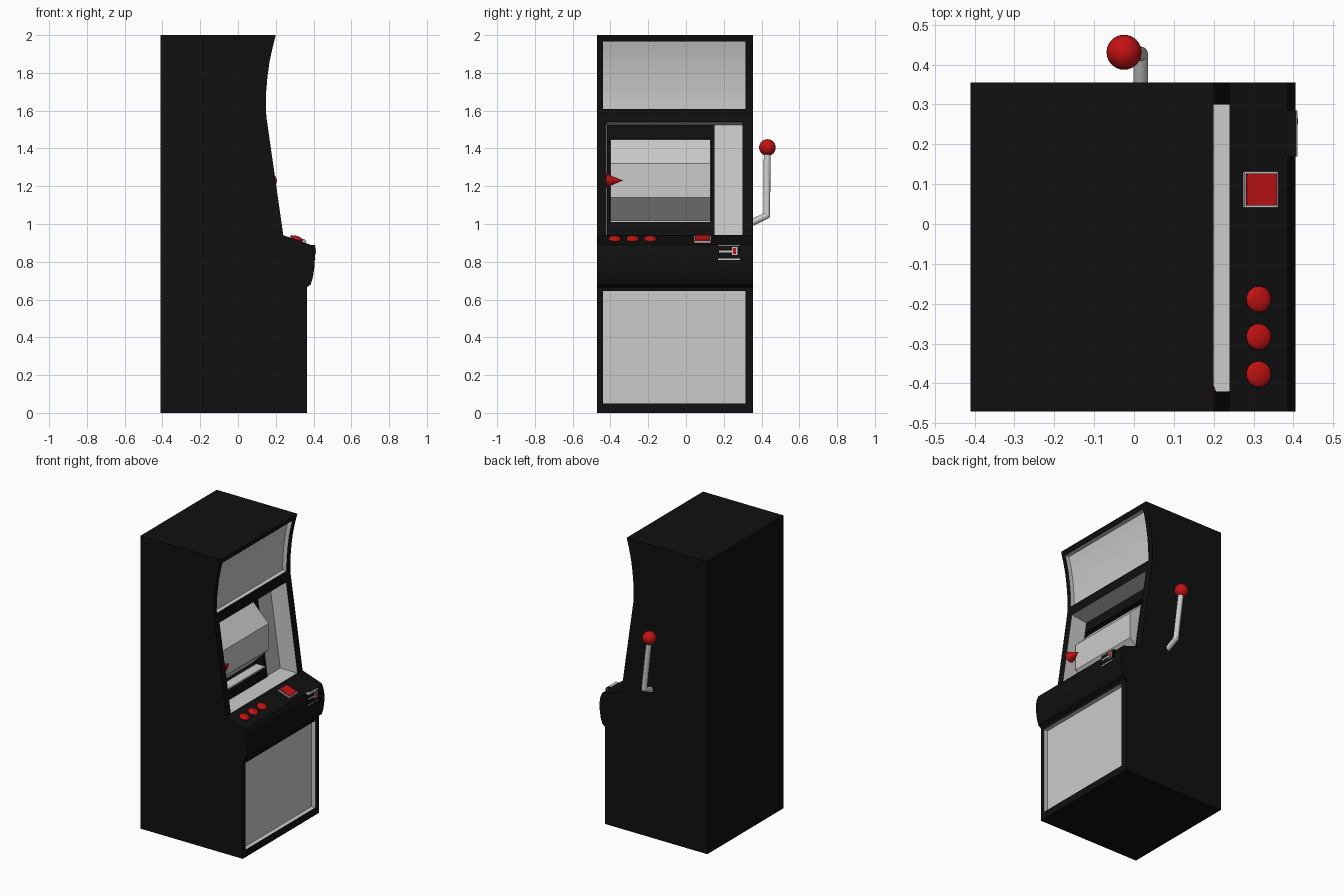
import bpy, bmesh, math
from mathutils import Vector

if "Cube" in bpy.data.objects:
    bpy.data.objects.remove(bpy.data.objects["Cube"])


def material(name, rgb):
    m = bpy.data.materials.new(name)
    m.diffuse_color = (*rgb, 1)
    m.use_nodes = True
    m.node_tree.nodes["Principled BSDF"].inputs["Base Color"].default_value = m.diffuse_color
    return m


BLACK = material("black", (0.005, 0.005, 0.005))
GREY = material("light grey", (0.6, 0.6, 0.6))
RED = material("red", (0.55, 0.006, 0.006))


def finish(bm, name, mats, index=0, smooth=False):
    bmesh.ops.recalc_face_normals(bm, faces=bm.faces)
    for f in bm.faces:
        f.material_index = index
        f.smooth = smooth
    me = bpy.data.meshes.new(name)
    bm.to_mesh(me)
    bm.free()
    for m in mats:
        me.materials.append(m)
    ob = bpy.data.objects.new(name, me)
    bpy.context.collection.objects.link(ob)
    return ob


def prism(name, pts, y0, y1, mats, index=0):
    """Side profile (x, z) extruded from y0 to y1."""
    bm = bmesh.new()
    face = bm.faces.new([bm.verts.new((x, y0, z)) for x, z in pts])
    ext = bmesh.ops.extrude_face_region(bm, geom=[face])["geom"]
    bmesh.ops.translate(bm, vec=(0, y1 - y0, 0),
                        verts=[v for v in ext if isinstance(v, bmesh.types.BMVert)])
    return finish(bm, name, mats, index)


def box(name, lo, hi, mat):
    return prism(name, [(lo[0], lo[2]), (hi[0], lo[2]), (hi[0], hi[2]), (lo[0], hi[2])],
                 lo[1], hi[1], [mat])


def cone(name, a, b, r0, r1, mat):
    """Cylinder or cone from point a to point b."""
    a, b = Vector(a), Vector(b)
    bm = bmesh.new()
    bmesh.ops.create_cone(bm, cap_ends=True, segments=24, radius1=r0, radius2=r1,
                          depth=(b - a).length)
    ob = finish(bm, name, [mat])
    ob.rotation_euler = (b - a).to_track_quat('Z', 'Y').to_euler()
    ob.location = (a + b) / 2
    return ob


def ball(name, loc, r, mat, flat=1.0, tilt=0.0):
    bm = bmesh.new()
    bmesh.ops.create_uvsphere(bm, u_segments=24, v_segments=16, radius=r)
    ob = finish(bm, name, [mat], smooth=True)
    ob.location, ob.scale, ob.rotation_euler = loc, (1, 1, flat), (0, tilt, 0)
    return ob


def cut(ob, cutter):
    mod = ob.modifiers.new(cutter.name, 'BOOLEAN')
    mod.operation, mod.solver, mod.object = 'DIFFERENCE', 'EXACT', cutter
    cutter.hide_render = True
    cutter.hide_set(True)


# Upper front edge of the cabinet, from the ledge to the top
FRONT = [(0.24, 0.94), (0.15, 1.57), (0.147, 1.63), (0.149, 1.70), (0.156, 1.78),
         (0.167, 1.86), (0.182, 1.93), (0.2, 2.0)]
BELLY = [(0.365, 0.665), (0.385, 0.68), (0.397, 0.72), (0.404, 0.77), (0.405, 0.82),
         (0.398, 0.86), (0.385, 0.89)]


def front_x(z):
    for (x0, z0), (x1, z1) in zip(FRONT, FRONT[1:]):
        if z <= z1:
            return x0 + (x1 - x0) * (z - z0) / (z1 - z0)
    return FRONT[-1][0]


# Cabinet, with grey-lined recesses (cutter faces use slot 1)
SLOTS = [BLACK, GREY]
cabinet = prism("cabinet", [(-0.41, 0), (0.365, 0)] + BELLY + FRONT + [(-0.41, 2.0)],
                -0.47, 0.355, SLOTS)
cut(cabinet, prism("lower_panel_cutter", [(0.335, 0.05), (0.6, 0.05), (0.6, 0.645), (0.335, 0.645)],
                   -0.44, 0.315, SLOTS, 1))
steps = [1.61 + 0.355 * i / 8 for i in range(9)]
cut(cabinet, prism("upper_panel_cutter",
                   [(0.6, 1.61)] + [(front_x(z) - 0.03, z) for z in steps] + [(0.6, 1.965)],
                   -0.44, 0.315, SLOTS, 1))
cut(cabinet, prism("display_cutter",
                   [(0.6, 0.942), (front_x(0.942) - 0.13, 0.942), (front_x(1.525) - 0.13, 1.525),
                    (front_x(1.54), 1.54), (0.6, 1.54)], -0.42, 0.30, SLOTS, 1))

# Black display board with a window for the reel
board = prism("display_board",
              [(front_x(z) - d, z) for z, d in ((0.943, 0.14), (0.943, 0.12), (1.524, 0.12), (1.524, 0.14))],
              -0.419, 0.15, [BLACK])
window = prism("window_cutter", [(-0.33, 1.01), (0.5, 1.01), (0.5, 1.452), (-0.33, 1.452)],
               -0.402, 0.132, SLOTS, 0)
cut(cabinet, window)
cut(board, window)
box("window_sill", (0.045, -0.401, 1.011), (0.112, 0.131, 1.019), GREY)

# Eight-sided reel
reel = [(-0.077 + 0.235 * math.cos(a), 1.23 + 0.235 * math.sin(a))
        for a in (math.radians(22.5 + 45 * i) for i in range(8))]
prism("reel", reel, -0.4, 0.13, [GREY])
cone("pointer", (0.17, -0.42, 1.23), (0.17, -0.335, 1.23), 0.036, 0, RED)

# Buttons on the sloping control deck
TILT = math.atan2(0.05, 0.145)
for i in range(3):
    ball(f"round_button_{i + 1}", (0.313, -0.377 + 0.094 * i, 0.922), 0.033, RED, 0.42, TILT)
for name, s, h, mat in (("square_button_frame", 0.045, 0.010, GREY), ("square_button", 0.040, 0.015, RED)):
    b = box(name, (-s, -s, -0.02), (s, s, h), mat)
    b.location, b.rotation_euler = (0.316, 0.087, 0.914), (0, TILT, 0)

# Coin slot on the belly
box("coin_slot_plate", (0.385, 0.17, 0.81), (0.408, 0.285, 0.89), BLACK)
for name, z in (("coin_slot_lower_trim", 0.81), ("coin_slot_upper_trim", 0.883)):
    box(name, (0.39, 0.17, z), (0.41, 0.285, z + 0.007), GREY)
box("coin_slot_bar", (0.39, 0.175, 0.850), (0.41, 0.245, 0.859), GREY)
box("coin_light_frame", (0.39, 0.243, 0.837), (0.41, 0.272, 0.877), GREY)
box("coin_light", (0.39, 0.25, 0.842), (0.412, 0.266, 0.872), RED)

# Pull lever on the side
elbow = (0.017, 0.427, 1.045)
cone("lever_arm", (0.017, 0.34, 1.003), elbow, 0.018, 0.018, GREY)
ball("lever_elbow", elbow, 0.018, GREY)
cone("lever_shaft", elbow, (-0.023, 0.43, 1.39), 0.018, 0.018, GREY)
ball("lever_knob", (-0.025, 0.431, 1.405), 0.044, RED)
